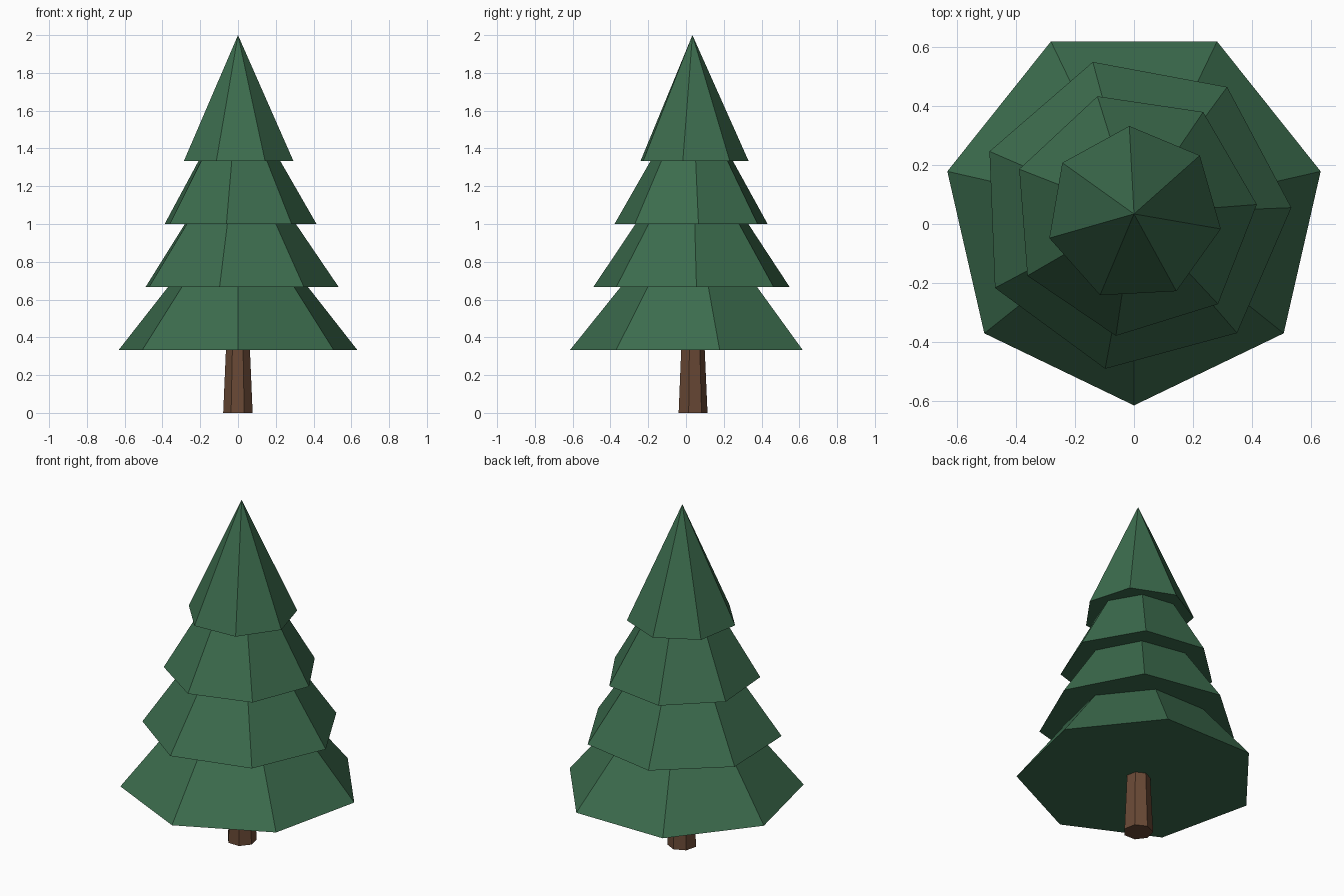
import bpy
import bmesh
from math import radians, cos, sin

if "Cube" in bpy.data.objects:
    bpy.data.objects.remove(bpy.data.objects["Cube"])

SIDES = 7
AXIS_Y = 0.034


def material(name, color):
    mat = bpy.data.materials.new(name)
    mat.use_nodes = True
    mat.diffuse_color = (*color, 1)
    bsdf = mat.node_tree.nodes["Principled BSDF"]
    bsdf.inputs["Base Color"].default_value = (*color, 1)
    bsdf.inputs["Roughness"].default_value = 0.9
    return mat


def ring(bm, radius, z, turn):
    angles = [radians(turn + 360 * i / SIDES) for i in range(SIDES)]
    return [bm.verts.new((radius * cos(a), radius * sin(a), z)) for a in angles]


def tapered(name, mat, z0, z1, r0, r1, turn):
    """Flat-sided frustum, or a pointed cone when r1 is zero."""
    bm = bmesh.new()
    low = ring(bm, r0, z0, turn)
    bm.faces.new(low[::-1])
    if r1 > 0:
        high = ring(bm, r1, z1, turn)
        bm.faces.new(high)
    else:
        high = [bm.verts.new((0, 0, z1))] * SIDES
    for i in range(SIDES):
        j = (i + 1) % SIDES
        corners = [low[i], low[j], high[j], high[i]]
        bm.faces.new(corners if r1 > 0 else corners[:3])
    mesh = bpy.data.meshes.new(name)
    bm.to_mesh(mesh)
    bm.free()
    mesh.materials.append(mat)
    obj = bpy.data.objects.new(name, mesh)
    obj.location.y = AXIS_Y
    bpy.context.collection.objects.link(obj)


bark = material("bark brown", (0.14, 0.066, 0.036))
needles = material("needle green", (0.045, 0.15, 0.075))

# Trunk, running a little way into the lowest tier
tapered("trunk", bark, 0, 0.36, 0.08, 0.064, -65.8)

# Branch tiers, each tucked slightly into the one above
tapered("bottom_tier", needles, 0.333, 0.69, 0.648, 0.361, -90)
tapered("lower_middle_tier", needles, 0.667, 1.02, 0.533, 0.293, 2.3)
tapered("upper_middle_tier", needles, 1.0, 1.35, 0.417, 0.215, 4.4)
tapered("top_tier", needles, 1.333, 2.0, 0.298, 0, -9.8)
